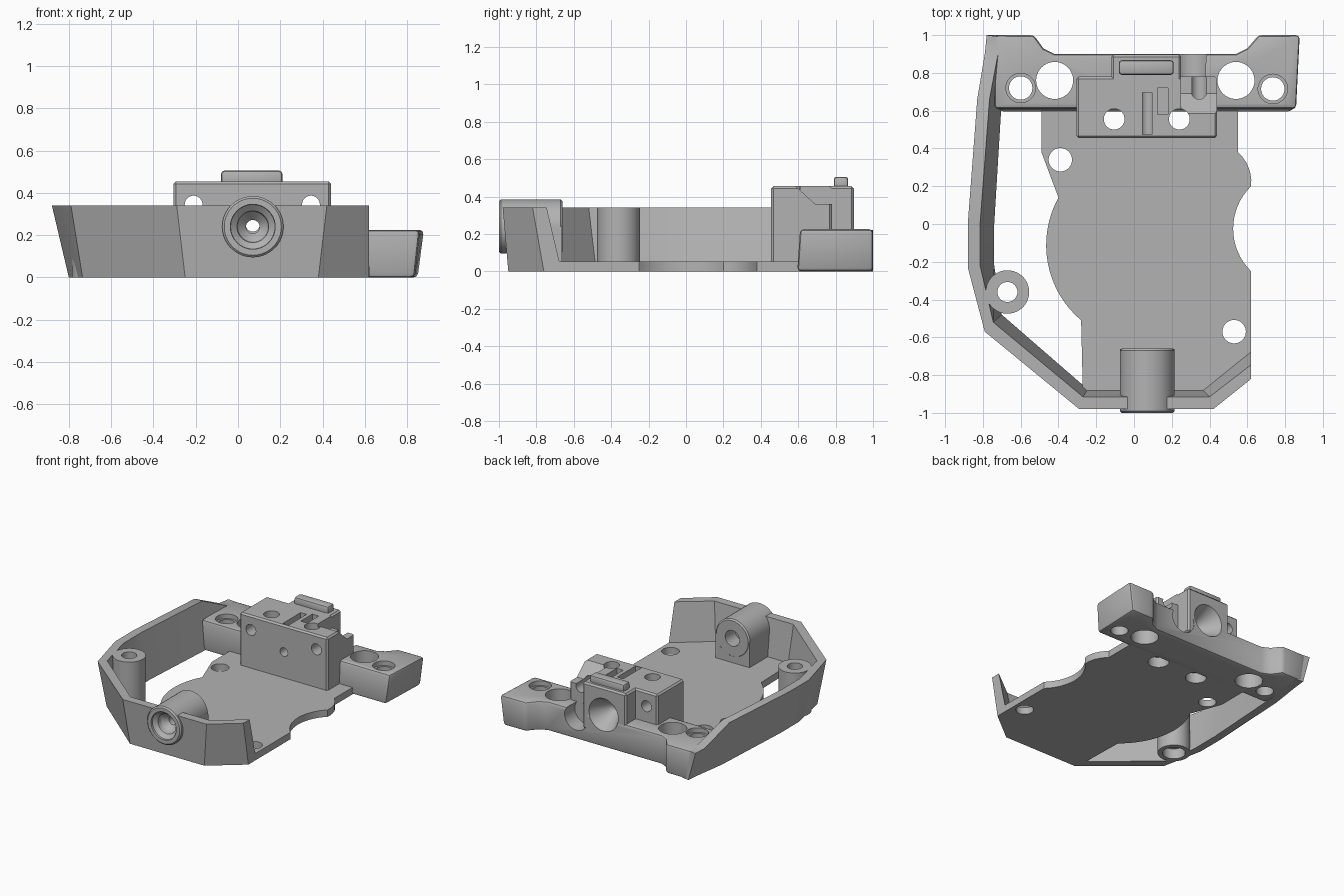
import bpy, bmesh, math
from mathutils import Matrix, Vector

if "Cube" in bpy.data.objects:
    bpy.data.objects.remove(bpy.data.objects["Cube"])

grey = bpy.data.materials.new("plain_grey")
grey.diffuse_color = (0.45, 0.45, 0.45, 1)
grey.use_nodes = True
grey.node_tree.nodes["Principled BSDF"].inputs["Base Color"].default_value = grey.diffuse_color


def finish(bm, name):
    bmesh.ops.recalc_face_normals(bm, faces=bm.faces)
    me = bpy.data.meshes.new(name)
    bm.to_mesh(me)
    bm.free()
    ob = bpy.data.objects.new(name, me)
    bpy.context.collection.objects.link(ob)
    me.materials.append(grey)
    return ob


def loft(name, rings):
    """Skin a list of equal-length point rings and cap both ends."""
    bm = bmesh.new()
    vs = [[bm.verts.new(p) for p in r] for r in rings]
    n = len(rings[0])
    for a, b in zip(vs, vs[1:]):
        for i in range(n):
            j = (i + 1) % n
            bm.faces.new((a[i], a[j], b[j], b[i]))
    bm.faces.new(vs[0])
    bm.faces.new(vs[-1])
    return finish(bm, name)


def prism(name, pts, a, b, axis="z"):
    """Extrude a 2D outline from a to b along an axis."""
    place = {"z": lambda p, h: (p[0], p[1], h),
             "y": lambda p, h: (p[0], h, p[1]),
             "x": lambda p, h: (h, p[0], p[1])}[axis]
    return loft(name, [[place(p, h) for p in pts] for h in (a, b)])


def box(name, x0, x1, y0, y1, z0, z1):
    return prism(name, [(x0, y0), (x1, y0), (x1, y1), (x0, y1)], z0, z1)


def turned(name, u, v, rings, axis="z", n=40):
    """Stack of circles (height, radius) centred on u, v along an axis."""
    out = []
    for h, r in rings:
        c = [(u + r * math.cos(2 * math.pi * i / n), v + r * math.sin(2 * math.pi * i / n))
             for i in range(n)]
        out.append([(p[0], p[1], h) if axis == "z" else (p[0], h, p[1]) for p in c])
    return loft(name, out)


def arc(a, m, b, n=16):
    """Points of the circular arc from a through m to b."""
    (ax, ay), (bx, by), (cx, cy) = a, m, b
    d = 2 * (ax * (by - cy) + bx * (cy - ay) + cx * (ay - by))
    sa, sb, sc = ax * ax + ay * ay, bx * bx + by * by, cx * cx + cy * cy
    ux = (sa * (by - cy) + sb * (cy - ay) + sc * (ay - by)) / d
    uy = (sa * (cx - bx) + sb * (ax - cx) + sc * (bx - ax)) / d
    va, vb = Vector((ax - ux, ay - uy)), Vector((cx - ux, cy - uy))
    t = math.atan2(va.x * vb.y - va.y * vb.x, va.dot(vb))
    res = []
    for i in range(n + 1):
        q = t * i / n
        res.append((ux + va.x * math.cos(q) - va.y * math.sin(q),
                    uy + va.x * math.sin(q) + va.y * math.cos(q)))
    return res


def apply(ob):
    dg = bpy.context.evaluated_depsgraph_get()
    me = bpy.data.meshes.new_from_object(ob.evaluated_get(dg))
    ob.modifiers.clear()
    ob.data = me


def bevel(ob, w=0.012, seg=1):
    m = ob.modifiers.new("edge", "BEVEL")
    m.width, m.segments, m.limit_method = w, seg, "ANGLE"
    m.angle_limit = math.radians(40)
    apply(ob)
    return ob


def cut(ob, cutters):
    for c in cutters:
        m = ob.modifiers.new("cut", "BOOLEAN")
        m.operation, m.object, m.solver = "DIFFERENCE", c, "EXACT"
        apply(ob)


# base plate with scalloped sides
outline = [(-0.27, -0.92), (0.38, -0.92), (0.62, -0.73)]
outline += arc((0.62, -0.25), (0.525, -0.03), (0.62, 0.2))
outline += arc((0.62, 0.2), (0.61, 0.29), (0.55, 0.38), 6)[1:]
outline += [(0.55, 0.65), (-0.49, 0.65), (-0.49, 0.38)]
outline += arc((-0.40, 0.14), (-0.465, -0.12), (-0.28, -0.51))
plate = prism("base_plate", outline, 0, 0.053)

# leaning rim: outer bottom, outer top, inner top, inner bottom, height
stations = [
    ((-0.72, 1), (-0.78, 1), (-0.70, 0.99), (-0.66, 0.99), 0.22),
    ((-0.73, 0.9), (-0.79, 0.9), (-0.72, 0.9), (-0.67, 0.9), 0.225),
    ((-0.765, 0.66), (-0.83, 0.66), (-0.765, 0.66), (-0.70, 0.66), 0.34),
    ((-0.80, 0), (-0.88, 0), (-0.815, 0), (-0.74, 0), 0.34),
    ((-0.80, -0.22), (-0.88, -0.23), (-0.815, -0.22), (-0.74, -0.22), 0.34),
    ((-0.735, -0.54), (-0.79, -0.57), (-0.745, -0.52), (-0.70, -0.48), 0.34),
    ((-0.25, -0.95), (-0.29, -0.98), (-0.27, -0.915), (-0.245, -0.875), 0.34),
    ((0.38, -0.95), (0.42, -0.98), (0.40, -0.915), (0.36, -0.875), 0.34),
    ((0.62, -0.76), (0.62, -0.82), (0.62, -0.745), (0.62, -0.665), 0.34)]
rim = loft("rim_wall", [[(*ob_, 0), (*ot, h), (*it, h), (*ib, 0)] for ob_, ot, it, ib, h in stations])

# rear crossbar with raised corner ears
low = [(-0.71, 0.595), (0.835, 0.595), (0.85, 1), (0.66, 1), (0.60, 0.93), (0.54, 0.9),
       (-0.42, 0.9), (-0.48, 0.93), (-0.53, 1), (-0.71, 1)]
high = [(-0.74, 0.61), (0.86, 0.61), (0.88, 1)] + low[3:-1] + [(-0.74, 1)]
bar = bevel(loft("rear_crossbar", [[(*p, 0) for p in low], [(*p, 0.225) for p in high]]), 0.02, 2)

# clamp block, its tall back part and the top tab
clamp = bevel(box("clamp_block", -0.305, 0.44, 0.455, 0.78, 0.02, 0.455))
tower = bevel(box("clamp_tower", -0.12, 0.25, 0.70, 0.897, 0.1, 0.455))
bevel(box("top_tab", -0.08, 0.21, 0.79, 0.867, 0.43, 0.505), 0.015, 2)

# post on the left rim
post = turned("screw_post", -0.67, -0.36, [(0, 0.115), (0.34, 0.115)])

# round front socket standing on an upright pedestal
socket = bevel(turned("front_socket", 0.07, 0.24, [(-1, 0.145), (-0.66, 0.145)], "y"), 0.01)
pedestal = box("socket_pedestal", -0.075, 0.215, -0.92, -0.662, 0.0, 0.24)

# vertical screw holes: x, y, radius, radius of the lower recess
V = {}
for key, x, y, r, rb in (("plate_l", -0.39, 0.34, 0.062, 0.062), ("plate_r", 0.53, -0.57, 0.062, 0.062),
                         ("big_l", -0.42, 0.76, 0.098, 0.098), ("big_r", 0.54, 0.76, 0.098, 0.098),
                         ("small_l", -0.6, 0.72, 0.062, 0.062), ("small_r", 0.735, 0.715, 0.062, 0.062),
                         ("clamp_l", -0.105, 0.555, 0.055, 0.075), ("clamp_r", 0.24, 0.555, 0.055, 0.075),
                         ("post", -0.67, -0.36, 0.053, 0.08)):
    rings = [(-0.1, rb), (0.08, rb), (0.081, r), (0.6, r)] if rb > r else [(-0.1, r), (0.6, r)]
    V[key] = turned("cutter_" + key, x, y, rings)
sinks = [turned("cutter_sink", x, y, [(0.19, 0.078), (0.3, 0.078)])
         for x, y in ((-0.6, 0.72), (0.735, 0.715))]

# horizontal bores and recesses
socket_bore = turned("cutter_socket", 0.07, 0.24, [
    (-1.05, 0.11), (-0.985, 0.105), (-0.96, 0.075), (-0.93, 0.07), (-0.89, 0.032),
    (-0.78, 0.032), (-0.779, 0.06), (-0.6, 0.06)], "y")
feed = turned("cutter_feed", 0.07, 0.25, [
    (0.4, 0.033), (0.74, 0.033), (0.78, 0.06), (0.9, 0.125), (0.95, 0.15)], "y")
side_bores = [turned("cutter_bore", x, 0.345, [(0.4, 0.042), (0.85, 0.042)], "y")
              for x in (-0.21, 0.345)]
notch = turned("cutter_notch", 0.30, 0.17, [(0.70, 0.045), (0.78, 0.045), (0.781, 0.095), (0.95, 0.1)], "y")
slots = [box("cutter_slot", 0.045, 0.095, 0.475, 0.695, 0.25, 0.6),
         box("cutter_pocket", 0.125, 0.18, 0.58, 0.72, 0.25, 0.6)]
ramp = prism("cutter_ramp", [(0.585, 0.6), (0.585, 0.456), (0.69, 0.36), (0.9, 0.36), (0.9, 0.6)],
             0.25, 0.5, "x")

cut(plate, [V["plate_l"], V["plate_r"], V["clamp_l"], V["clamp_r"]])
cut(bar, [V["big_l"], V["big_r"], V["small_l"], V["small_r"], *sinks, feed, notch])
cut(clamp, [ramp, V["clamp_l"], V["clamp_r"], feed, *side_bores, *slots])
cut(tower, [feed, slots[1]])
cut(post, [V["post"]])
cut(rim, [V["post"], socket_bore])
cut(socket, [socket_bore])
cut(pedestal, [socket_bore])

# remove helpers and keep hard edges on the curved parts
for ob in list(bpy.data.objects):
    if ob.name.startswith("cutter"):
        bpy.data.objects.remove(ob)
bpy.ops.object.select_all(action="DESELECT")
for ob in bpy.data.objects:
    ob.select_set(True)
    bpy.context.view_layer.objects.active = ob
bpy.ops.object.shade_smooth_by_angle(angle=math.radians(30))
